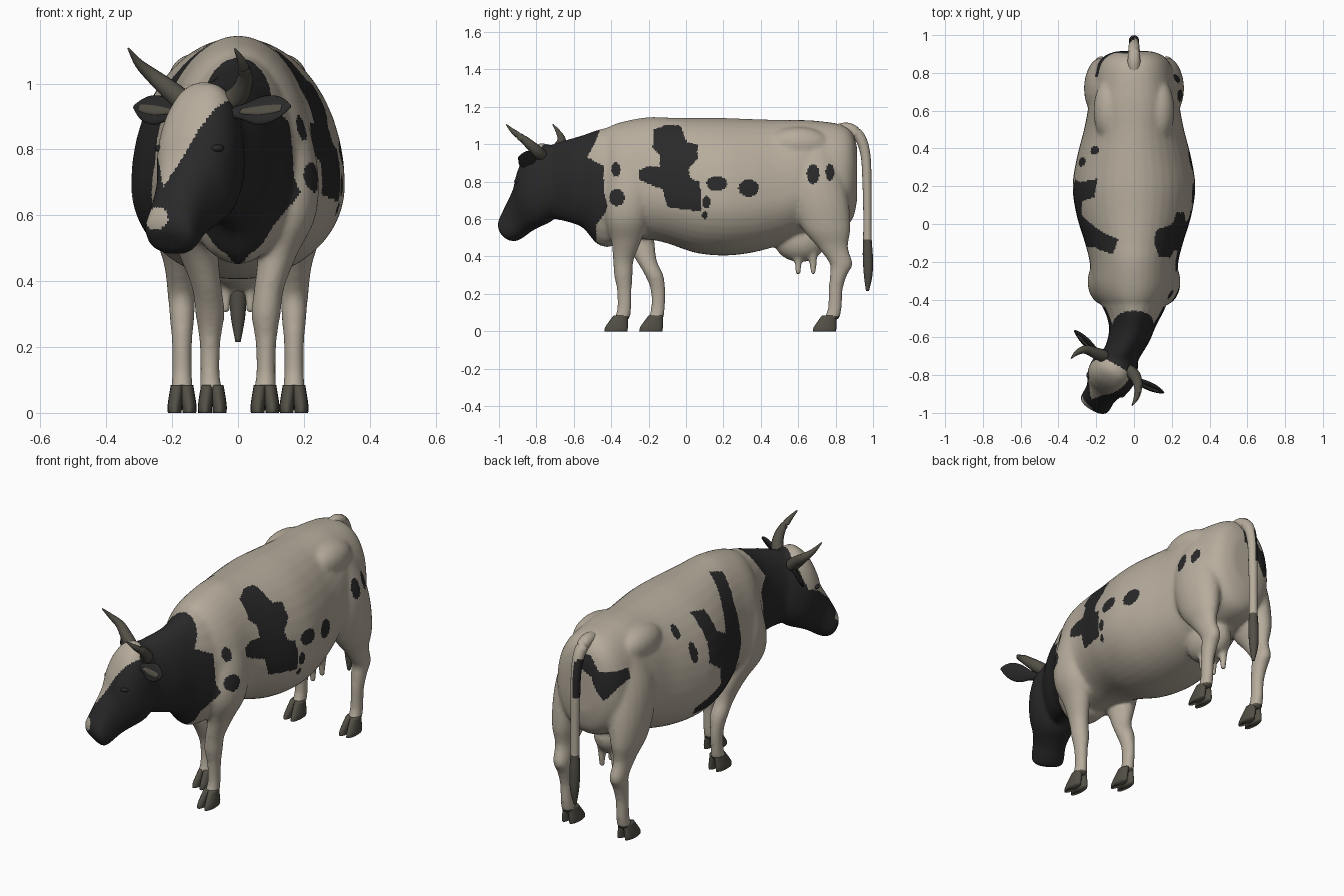
import bpy, bmesh, math
from mathutils import Vector

if "Cube" in bpy.data.objects:
    bpy.data.objects.remove(bpy.data.objects["Cube"])


def material(name, rgb):
    m = bpy.data.materials.new(name)
    m.diffuse_color = (*rgb, 1)
    m.use_nodes = True
    m.node_tree.nodes["Principled BSDF"].inputs["Base Color"].default_value = m.diffuse_color
    return m


CREAM = material("cream hide", (0.47, 0.415, 0.335))
BLACK = material("black hide", (0.022, 0.022, 0.023))
HORN = material("dark horn", (0.085, 0.078, 0.06))


# ---------- helpers ----------
def spline(rows, n=6):
    """Catmull-Rom interpolation of rows of numbers."""
    out = []
    for i in range(len(rows) - 1):
        p0, p1, p2, p3 = (rows[min(max(i + k, 0), len(rows) - 1)] for k in (-1, 0, 1, 2))
        for s in range(n):
            t = s / n
            out.append([0.5 * (2 * b + (c - a) * t + (2 * a - 5 * b + 4 * c - d) * t * t
                               + (3 * b - a - 3 * c + d) * t ** 3)
                        for a, b, c, d in zip(p0, p1, p2, p3)])
    return out + [list(rows[-1])]


def loft(bm, rows, ring, k=24, n=6):
    """Skin rings: ring(row, cos, sin) gives one point."""
    rings = []
    for row in spline(rows, n):
        ang = [2 * math.pi * j / k for j in range(k)]
        rings.append([bm.verts.new(ring(row, math.cos(a), math.sin(a))) for a in ang])
    faces = [bm.faces.new((r[j], r[(j + 1) % k], q[(j + 1) % k], q[j]))
             for r, q in zip(rings, rings[1:]) for j in range(k)]
    faces += [bm.faces.new(rings[0][::-1]), bm.faces.new(rings[-1])]
    bmesh.ops.recalc_face_normals(bm, faces=faces)


def ball(bm, c, r):
    vs = bmesh.ops.create_uvsphere(bm, u_segments=20, v_segments=12, radius=1)["verts"]
    for v in vs:
        v.co = Vector(c) + Vector([a * b for a, b in zip(v.co, r)])


def finish(bm, name, *mats):
    me = bpy.data.meshes.new(name)
    bm.to_mesh(me)
    bm.free()
    for m in mats:
        me.materials.append(m)
    me.shade_smooth()
    ob = bpy.data.objects.new(name, me)
    bpy.context.collection.objects.link(ob)
    return ob


def egg(r, c, s):        # upright section: y, bottom, top, half width, widest height, centre x
    y, zb, zt, hw, zw, cx = r
    if s > 0:            # squarer back over the hips
        p = 1 - .12 * min(max((y - .45) / .2, 0), 1)
        c, s = math.copysign(abs(c) ** p, c), s ** p
    return (cx + hw * c, y, zw + s * ((zt - zw) if s > 0 else (zw - zb)))


def flat(r, c, s):       # horizontal section: x, y, z, rx, ry
    return (r[0] + r[3] * c, r[1] + r[4] * s, r[2])


def H(w, f, z):          # head frame: w sideways, f forward, turned 30 degrees
    return Vector((-.085 - .5 * f + .866 * w, -.74 - .866 * f - .5 * w, z))


def skull(r, c, s):      # face point (f, z), jaw point (f, z), half width
    c, s = (math.copysign(abs(v) ** .85, v) for v in (c, s))
    return H(r[4] * c, (r[0] + r[2]) / 2 + s * (r[0] - r[2]) / 2,
             (r[1] + r[3]) / 2 + s * (r[1] - r[3]) / 2)


def tube(bm, pts, k=14):  # x, y, z, radius, following the path
    rows = spline(pts, 6)
    rings = []
    for i, r in enumerate(rows):
        t = Vector(rows[min(i + 1, len(rows) - 1)][:3]) - Vector(rows[max(i - 1, 0)][:3])
        side = t.cross(Vector((.3, 1, .2)) if abs(t.normalized().y) < .8 else Vector((1, 0, 0))).normalized()
        up = side.cross(t).normalized()
        rings.append([bm.verts.new(Vector(r[:3]) + r[3] * (side * math.cos(a) + up * math.sin(a)))
                      for a in (2 * math.pi * j / k for j in range(k))])
    for r, q in zip(rings, rings[1:]):
        for j in range(k):
            bm.faces.new((r[j], r[(j + 1) % k], q[(j + 1) % k], q[j]))
    bm.faces.new(rings[0][::-1])
    bm.faces.new(rings[-1])
    bmesh.ops.recalc_face_normals(bm, faces=bm.faces[:])


# ---------- body: torso, neck, head, legs and udder fused ----------
bm = bmesh.new()
torso = [(.915, .7, .98, .09, .84, 0), (.89, .6, 1.06, .155, .82, 0), (.83, .55, 1.105, .2, .79, 0),
         (.7, .52, 1.125, .225, .77, 0), (.6, .5, 1.13, .245, .75, 0), (.5, .46, 1.13, .265, .71, 0),
         (.35, .42, 1.135, .303, .69, 0), (.2, .405, 1.14, .325, .69, 0), (.05, .42, 1.14, .305, .7, 0),
         (-.1, .47, 1.143, .26, .72, 0), (-.2, .49, 1.145, .235, .74, 0), (-.32, .49, 1.125, .225, .74, 0),
         (-.4, .47, 1.1, .19, .75, 0), (-.46, .52, 1.06, .13, .77, 0)]
loft(bm, torso, egg, 40, 8)
neck = [(-.34, .47, 1.11, .19, .75, 0), (-.42, .45, 1.09, .175, .75, 0), (-.48, .47, 1.075, .148, .78, 0),
        (-.55, .55, 1.05, .122, .8, -.01), (-.62, .58, 1.03, .113, .8, -.03),
        (-.7, .6, 1.005, .105, .8, -.07), (-.76, .63, .98, .1, .8, -.1)]
loft(bm, neck, egg)
head = [(-.03, .99, -.1, .68, .08), (.05, 1.005, -.05, .62, .115), (.115, .95, 0, .58, .128),
        (.16, .86, .05, .56, .12), (.185, .78, .095, .54, .1), (.23, .7, .13, .52, .086),
        (.265, .635, .17, .495, .085), (.283, .59, .21, .48, .083), (.28, .55, .24, .495, .055)]
loft(bm, head, skull)
hind = [(.17, .775, .06, .036, .044), (.17, .795, .12, .031, .038), (.17, .8, .22, .032, .038),
        (.17, .815, .3, .039, .047), (.172, .83, .36, .042, .062), (.178, .785, .45, .047, .082),
        (.178, .75, .55, .075, .13), (.165, .715, .7, .1, .155), (.145, .69, .85, .1, .15),
        (.1, .68, 1.02, .08, .12)]
fore = [(.082, -.345, .06, .038, .044), (.085, -.33, .12, .03, .038), (.085, -.33, .22, .033, .04),
        (.085, -.335, .3, .045, .05), (.095, -.335, .38, .046, .056), (.12, -.32, .48, .06, .08),
        (.15, -.315, .6, .087, .115), (.152, -.3, .75, .09, .125), (.11, -.28, .95, .085, .11)]
for s in (1, -1):
    loft(bm, [(s * r[0], *r[1:]) for r in hind], flat, 20)
    step = [.18 * min(max((.62 - r[2]) / .35, 0), 1) if s < 0 else 0 for r in fore]
    loft(bm, [(s * r[0], r[1] + d, *r[2:]) for r, d in zip(fore, step)], flat, 20)
    ball(bm, (s * .13, .6, 1.0), (.085, .17, .092))           # hip bone
    for y in (.6, .68):                                       # teats
        loft(bm, [(s * .038, y, .44, .028, .028), (s * .038, y, .36, .02, .02),
                  (s * .038, y, .303, .015, .015)], flat, 12)
ball(bm, (0, .61, .485), (.1, .14, .115))                     # udder
rough = finish(bm, "rough_body")
mod = rough.modifiers.new("fuse", "REMESH")
mod.mode, mod.voxel_size = "VOXEL", .0085
mod = rough.modifiers.new("relax", "SMOOTH")
mod.factor, mod.iterations = .5, 18
fused = bpy.data.meshes.new_from_object(rough.evaluated_get(bpy.context.evaluated_depsgraph_get()))
bpy.data.objects.remove(rough)
fused.name = "body"
body = bpy.data.objects.new("body", fused)
bpy.context.collection.objects.link(body)

# ---------- coat pattern, as outlines and spots in (y, z) per side ----------
BLOTCH = {1: [(-.17, 1.08), (-.1, 1.105), (-.03, 1.1), (.005, 1.01), (.06, 1.0), (.06, .92), (.015, .87),
              (.02, .82), (.07, .8), (.085, .72), (.08, .64), (.0, .65), (-.1, .665), (-.125, .76),
              (-.17, .775), (-.25, .81), (-.255, .86), (-.2, .885), (-.14, .875), (-.14, .94), (-.18, .98)],
          -1: [(-.16, 1.1), (-.08, 1.12), (0, .98), (.05, .88), (.12, .92), (.14, 1.03), (.24, 1.05),
               (.22, .9), (.24, .8), (.16, .74), (.15, .65), (.32, .57), (.3, .52), (.1, .53),
               (-.05, .62), (-.12, .75), (-.12, .95)]}
SPOTS = {1: [(-.375, .865, .024, .038), (-.37, .715, .04, .045), (.165, .79, .055, .04), (.335, .765, .055, .045),
             (.68, .84, .034, .052), (.77, .85, .023, .044), (.11, .69, .02, .035), (.1, .62, .015, .02)],
         -1: [(.39, 1.0, .022, .035), (.33, .88, .025, .055)]}
RUMP = [(.01, 1.03), (-.05, 1.02), (-.1, .95), (-.19, .95), (-.21, .9), (-.17, .84), (-.13, .79),
        (-.09, .84), (-.06, .91), (.01, .95)]     # heart beside the tail, in (x, z)
COLLAR = [(.0, -.39), (.57, -.395), (.75, -.44), (.885, -.44), (.93, -.53), (1.0, -.49), (1.1, -.45), (2, -.45)]


def inside(poly, y, z):
    hit = False
    for (y1, z1), (y2, z2) in zip(poly, poly[1:] + poly[:1]):
        if (z1 > z) != (z2 > z) and y < (y2 - y1) * (z - z1) / (z2 - z1) + y1:
            hit = not hit
    return hit


def coat(c, n):
    x, y, z = c
    if z < .08:
        return 2
    if y < -.6:                                   # head with pale blaze and nose
        w = (x + .085) * .866 - (y + .74) * .5
        f = -(x + .085) * .5 - (y + .74) * .866
        facing = n.dot(Vector((-.4, -.69, .6)))
        blaze = f > .01 and facing > .1 and -.04 - (z - .7) * .8 < w < .05 + (z - .86) * .45
        nose = f > .2 and ((w + .03) / .045) ** 2 + ((z - .59) / .034) ** 2 < 1 and facing > 0
        return 0 if blaze or nose else 1
    for (z1, y1), (z2, y2) in zip(COLLAR, COLLAR[1:]):
        if z1 <= z < z2 and y < y1 + (y2 - y1) * (z - z1) / (z2 - z1):
            return 1 if y < -.48 or z > .44 + 1.2 * abs(x) else 0
    side = 1 if x > 0 else -1
    if z > .5 and (inside(BLOTCH[side], y, z) or y > .78 and inside(RUMP, x, z) or
                   any(((y - a) / p) ** 2 + ((z - b) / q) ** 2 < 1 for a, b, p, q in SPOTS[side])):
        return 1
    return 0


for m in (CREAM, BLACK, HORN):
    fused.materials.append(m)
for p in fused.polygons:
    p.material_index = coat(p.center, p.normal)
fused.shade_smooth()

# ---------- cloven hooves ----------
for name, x, y in (("hind_hoof_left", .17, .74), ("hind_hoof_right", -.17, .74),
                   ("front_hoof_left", .082, -.375), ("front_hoof_right", -.078, -.188)):
    bm = bmesh.new()
    for s in (1, -1):
        loft(bm, [(x + s * .022, y, 0, .021, .062), (x + s * .022, y + .003, .02, .022, .061),
                  (x + s * .018, y + .013, .05, .022, .051), (x + s * .014, y + .026, .085, .02, .038)], flat, 16, 3)
    finish(bm, name, HORN)

# ---------- horns, ears and eyes ----------
horns = {"left": [(-.03, -.775, .94, .034), (.005, -.805, .97, .031), (.022, -.86, 1.02, .023),
                  (.012, -.92, 1.065, .014), (-.01, -.96, 1.105, .003)],
         "right": [(-.16, -.7, .94, .034), (-.2, -.685, .975, .031), (-.255, -.665, 1.02, .023),
                   (-.3, -.68, 1.06, .014), (-.333, -.712, 1.107, .003)]}
leaf = [(.09, .0, .912, .016, .016), (.13, .0, .915, .024, .013), (.18, 0, .918, .042, .012),
        (.225, .0, .922, .042, .011), (.262, 0, .926, .027, .008), (.288, 0, .93, .005, .004)]
for side, s, fwd, turn in (("left", 1, .03, -.1), ("right", -1, .01, -.25)):
    def ear(r, c, q, grow=1, out=0):   # leaf leaning back at its upper edge
        lean = -.45 * grow * r[3] * q
        return H(s * r[0], fwd + turn * (r[0] - .1) + out + lean + r[4] * c, r[2] + grow * r[3] * q)
    bm = bmesh.new()
    tube(bm, horns[side])
    finish(bm, "horn_" + side, HORN)
    bm = bmesh.new()
    loft(bm, leaf, ear, 16)
    finish(bm, "ear_" + side, BLACK)
    bm = bmesh.new()
    loft(bm, leaf[1:-1], lambda r, c, q: ear(r, c, q, .4, .004), 16)
    finish(bm, "ear_lining_" + side, HORN)
    bm = bmesh.new()
    ball(bm, H(s * .095, .125, .803), (.023, .023, .013))
    finish(bm, "eye_" + side, BLACK)

# ---------- tail with dark switch ----------
bm = bmesh.new()
tube(bm, [(0, .8, 1.07, .035), (0, .87, 1.08, .034), (0, .93, 1.035, .03), (0, .96, .94, .026),
          (0, .968, .78, .024), (0, .97, .62, .022), (0, .97, .49, .023), (0, .972, .4, .027),
          (0, .974, .3, .023), (0, .97, .215, .008)])
tail = finish(bm, "tail", CREAM, BLACK, HORN)
for p in tail.data.polygons:
    x, y, z = p.center
    p.material_index = 2 if z < .49 else 1 if x < 0 and .8 < z < 1.01 else 0
